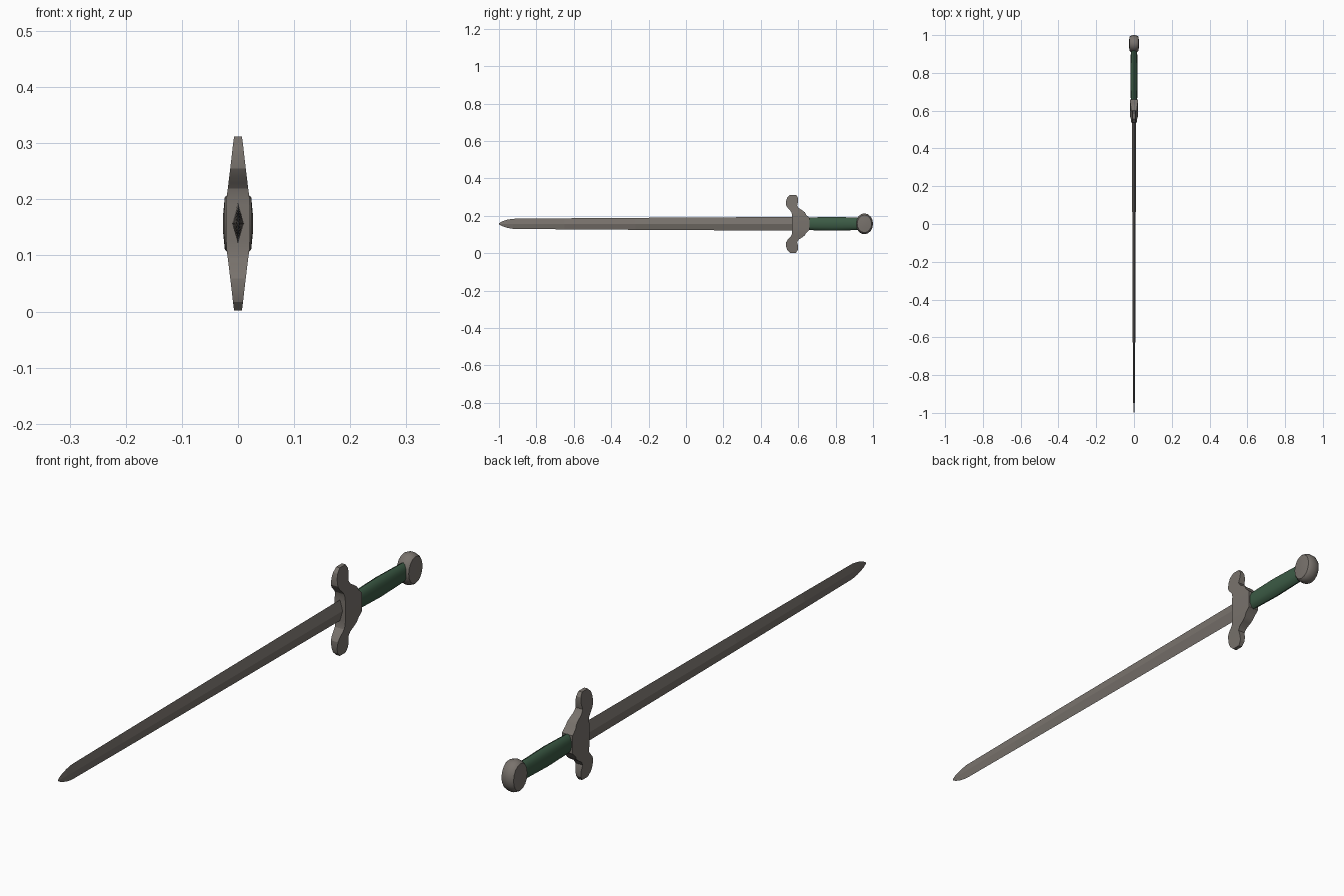
import bpy, bmesh, math

if "Cube" in bpy.data.objects:
    bpy.data.objects.remove(bpy.data.objects["Cube"])

MID = 0.157  # height of the sword's long axis


def material(name, color):
    m = bpy.data.materials.new(name)
    m.diffuse_color = (*color, 1)
    m.use_nodes = True
    m.node_tree.nodes["Principled BSDF"].inputs["Base Color"].default_value = m.diffuse_color
    return m


steel = material("grey_steel", (0.19, 0.17, 0.152))
leather = material("green_leather", (0.045, 0.105, 0.06))


def loft(name, rings, mat, smooth=None):
    """Skin closed rings of equal length and cap both ends."""
    bm = bmesh.new()
    loops = [[bm.verts.new(p) for p in ring] for ring in rings]
    n = len(loops[0])
    for a, b in zip(loops, loops[1:]):
        for i in range(n):
            j = (i + 1) % n
            bm.faces.new((a[i], a[j], b[j], b[i]))
    bm.faces.new(loops[0])
    bm.faces.new(loops[-1])
    bmesh.ops.recalc_face_normals(bm, faces=bm.faces)
    me = bpy.data.meshes.new(name)
    bm.to_mesh(me)
    bm.free()
    me.materials.append(mat)
    ob = bpy.data.objects.new(name, me)
    bpy.context.collection.objects.link(ob)
    if smooth:
        bpy.ops.object.select_all(action='DESELECT')
        ob.select_set(True)
        bpy.context.view_layer.objects.active = ob
        bpy.ops.object.shade_smooth_by_angle(angle=math.radians(smooth))
    return ob


def ellipse_y(y, rx, rz, n):
    """Cross-section ring at y, across the long axis."""
    return [(rx * math.cos(2 * math.pi * i / n), y,
             MID + rz * math.sin(2 * math.pi * i / n)) for i in range(n)]


# Blade: diamond section, (y, half thickness, half height)
blade = [(0.60, 0.0105, 0.037), (-0.27, 0.0085, 0.032), (-0.65, 0.0065, 0.0295),
         (-0.925, 0.0045, 0.027), (-0.955, 0.0038, 0.022),
         (-0.985, 0.0025, 0.012), (-1.0, 0.001, 0.003)]
loft("blade", [ellipse_y(y, t, h, 4) for y, t, h in blade], steel)

# Guard: rectangular sections up its arm, (offset z, front y, back y, half x)
arm = [(0.0, 0.567, 0.660, 0.0210), (0.032, 0.567, 0.660, 0.0210),
       (0.049, 0.567, 0.642, 0.0200), (0.062, 0.564, 0.635, 0.0182),
       (0.072, 0.556, 0.622, 0.0170), (0.084, 0.544, 0.603, 0.0155),
       (0.098, 0.536, 0.594, 0.0138), (0.122, 0.535, 0.600, 0.0110),
       (0.140, 0.541, 0.598, 0.0090), (0.155, 0.556, 0.588, 0.0070)]
rows = [(-z, f, b, x) for z, f, b, x in reversed(arm[1:])] + arm
loft("guard", [[(-x, f, MID + z), (x, f, MID + z), (x, b, MID + z), (-x, b, MID + z)]
               for z, f, b, x in rows], steel, 25)

# Grip: slightly swollen oval handle
grip = [(0.64, 0.0165, 0.033), (0.70, 0.018, 0.035), (0.78, 0.0195, 0.037),
        (0.86, 0.018, 0.035), (0.93, 0.0165, 0.033)]
loft("grip", [ellipse_y(y, a, b, 12) for y, a, b in grip], leather, 40)

# Pommel: bevelled oval disc across x, (x, share of full size)
half = [(0.0, 1.0), (0.010, 0.98), (0.018, 0.92), (0.0235, 0.84), (0.0265, 0.3)]
disc = [(-x, s) for x, s in reversed(half[1:])] + half
N = 16
loft("pommel", [[(x, 0.954 + 0.046 * s * math.cos(2 * math.pi * i / N),
                  MID + 0.056 * s * math.sin(2 * math.pi * i / N)) for i in range(N)]
                for x, s in disc], steel, 30)
